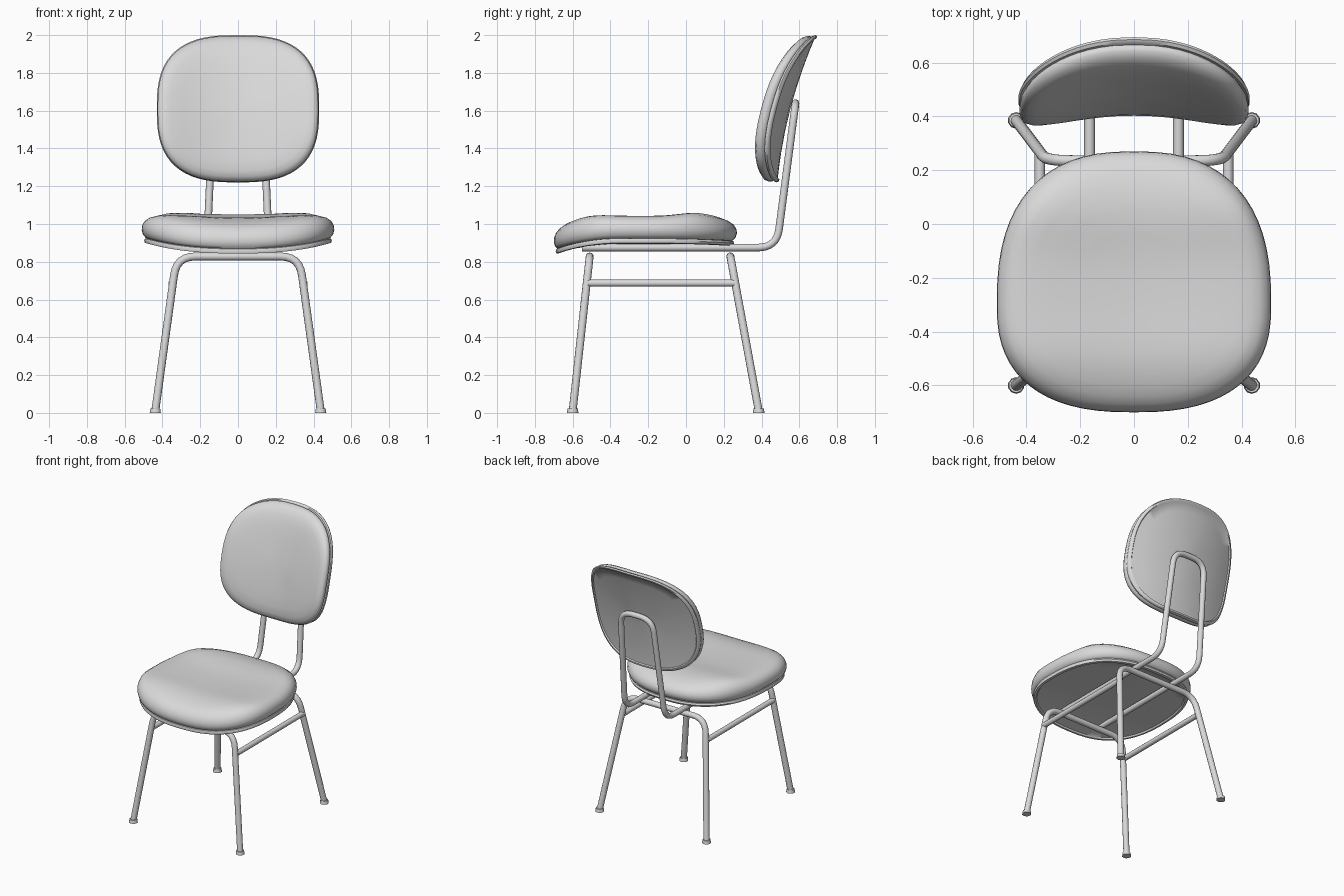
import bpy, bmesh, math
from mathutils import Vector

cube = bpy.data.objects.get("Cube")
if cube:
    bpy.data.objects.remove(cube, do_unlink=True)

grey = bpy.data.materials.new("neutral_grey")
grey.use_nodes = True
grey.diffuse_color = (0.7, 0.7, 0.7, 1)
grey.node_tree.nodes["Principled BSDF"].inputs["Base Color"].default_value = (0.7, 0.7, 0.7, 1)


def add_object(name, mesh):
    ob = bpy.data.objects.new(name, mesh)
    bpy.context.collection.objects.link(ob)
    mesh.materials.clear()
    mesh.materials.append(grey)
    for o in bpy.context.selected_objects:
        o.select_set(False)
    ob.select_set(True)
    bpy.context.view_layer.objects.active = ob
    bpy.ops.object.shade_smooth_by_angle(angle=math.radians(50))
    return ob


def rounded_path(corners, radius, steps=6):
    """Replace every inner corner by a smooth bend."""
    pts = [Vector(c) for c in corners]
    path = [pts[0]]
    for a, b, c in zip(pts, pts[1:], pts[2:]):
        p = b + (a - b).normalized() * radius
        q = b + (c - b).normalized() * radius
        for i in range(steps + 1):
            t = i / steps
            path.append(p * (1 - t) ** 2 + b * 2 * t * (1 - t) + q * t * t)
    return path + [pts[-1]]


def tube(name, path, radius):
    curve = bpy.data.curves.new(name, "CURVE")
    curve.dimensions = "3D"
    curve.bevel_depth = radius
    curve.bevel_resolution = 4
    curve.use_fill_caps = True
    spline = curve.splines.new("POLY")
    spline.points.add(len(path) - 1)
    for point, co in zip(spline.points, path):
        point.co = (*co, 1)
    temp = bpy.data.objects.new(name + "_path", curve)
    bpy.context.collection.objects.link(temp)
    graph = bpy.context.evaluated_depsgraph_get()
    mesh = bpy.data.meshes.new_from_object(temp.evaluated_get(graph))
    bpy.data.objects.remove(temp, do_unlink=True)
    return add_object(name, mesh)


def loft(name, outline, layers, place, count=64):
    """Skin scaled copies of an outline, closed at both ends."""
    bm = bmesh.new()
    rings = []
    for scale, h in layers:
        ring = []
        for i in range(count):
            u, v = outline(math.tau * i / count)
            ring.append(bm.verts.new(place(u * scale, v * scale, h)))
        rings.append(ring)
    for low, high in zip(rings, rings[1:]):
        for i in range(count):
            j = (i + 1) % count
            bm.faces.new((low[i], low[j], high[j], high[i]))
    bmesh.ops.remove_doubles(bm, verts=bm.verts, dist=0.0005)
    bmesh.ops.recalc_face_normals(bm, faces=bm.faces)
    mesh = bpy.data.meshes.new(name)
    bm.to_mesh(mesh)
    bm.free()
    return add_object(name, mesh)


def power(value, n):
    return math.copysign(abs(value) ** (2 / n), value)


# Seat: wide front, narrower back, drooping front edge, hump near the back
def seat_outline(t):
    v = power(math.sin(t), 2.5)
    return 0.51 * power(math.cos(t), 2.5), v * (0.57 if v > 0 else 0.40)


def seat_place(u, v, h):
    x, y = u, v - 0.30
    base = 0.885 + 0.015 * (x / 0.5) ** 2 - 0.045 * max(0, (-y - 0.35) / 0.35) ** 2
    hump = 0.022 * math.exp(-((y - 0.06) / 0.13) ** 2) + 0.012 * math.exp(-((y + 0.52) / 0.12) ** 2)
    dish = -0.008 * math.exp(-(x / 0.25) ** 2)
    return x, y, base + h + (hump + dish) * max(0, min(1, (h - 0.06) / 0.08))


loft("seat_shell", seat_outline,
     [(0, 0.008), (0.4, 0.008), (0.8, 0.008), (0.92, 0.008), (0.935, -0.002), (0.965, 0),
      (0.975, 0.012), (0.965, 0.024), (0.9, 0.026), (0, 0.026)], seat_place)
loft("seat_cushion", seat_outline,
     [(0, 0.022), (0.9, 0.022), (0.955, 0.026), (0.985, 0.042), (1, 0.066), (0.995, 0.09),
      (0.97, 0.115), (0.92, 0.134), (0.85, 0.145), (0.75, 0.15), (0.6, 0.152), (0.45, 0.152),
      (0.3, 0.152), (0.15, 0.152), (0, 0.152)], seat_place)


# Backrest: leaning back, with the sides wrapping forward
def back_outline(t):
    return 0.43 * power(math.cos(t), 2.75), 0.39 * power(math.sin(t), 2.75)


def back_place(u, v, h):
    rise = (v + 0.39) / 0.78
    y = 0.49 + 0.07 * rise + 0.135 * rise ** 2 - 0.09 * (u / 0.43) ** 2
    return u, y - h, v + 1.61


loft("backrest_shell", back_outline,
     [(0, 0.006), (0.3, 0.006), (0.6, 0.006), (0.8, 0.006), (0.94, 0.006), (0.955, -0.003),
      (0.985, -0.002), (1, 0.009), (0.99, 0.021), (0.9, 0.022), (0.6, 0.022), (0.3, 0.022),
      (0, 0.022)], back_place)
loft("backrest_cushion", back_outline,
     [(0, 0.018), (0.5, 0.018), (0.9, 0.018), (0.965, 0.023), (0.985, 0.034), (0.99, 0.05),
      (0.97, 0.07), (0.92, 0.085), (0.84, 0.094), (0.7, 0.097), (0.5, 0.096), (0.25, 0.094),
      (0, 0.094)], back_place)

# Seat rails bent up into the hoop behind the backrest
half = [(0.165, -0.55, 0.875), (0.165, 0.48, 0.875), (0.13, 0.58, 1.64)]
hoop = half + [(-x, y, z) for x, y, z in reversed(half)]
tube("back_hoop", rounded_path(hoop, 0.1, 8), 0.02)

# Bent leg frames with feet
for name, foot_y, top_y in (("front", -0.60, -0.51), ("rear", 0.385, 0.235)):
    tube(name + "_leg_frame", rounded_path(
        [(0.438, foot_y, 0.01), (0.325, top_y, 0.828),
         (-0.325, top_y, 0.828), (-0.438, foot_y, 0.01)], 0.1), 0.021)
    for side, sx in (("left", 1), ("right", -1)):
        bm = bmesh.new()
        bmesh.ops.create_cone(bm, cap_ends=True, segments=10, radius1=0.031,
                              radius2=0.027, depth=0.024)
        bmesh.ops.translate(bm, verts=bm.verts, vec=(sx * 0.438, foot_y, 0.012))
        mesh = bpy.data.meshes.new(name + "_foot")
        bm.to_mesh(mesh)
        bm.free()
        add_object(f"{name}_{side}_foot", mesh)

# Side stretchers
for side, sx in (("left", 1), ("right", -1)):
    tube(side + "_stretcher", [Vector((sx * 0.35, -0.52, 0.687)), Vector((sx * 0.35, 0.258, 0.687))], 0.019)
